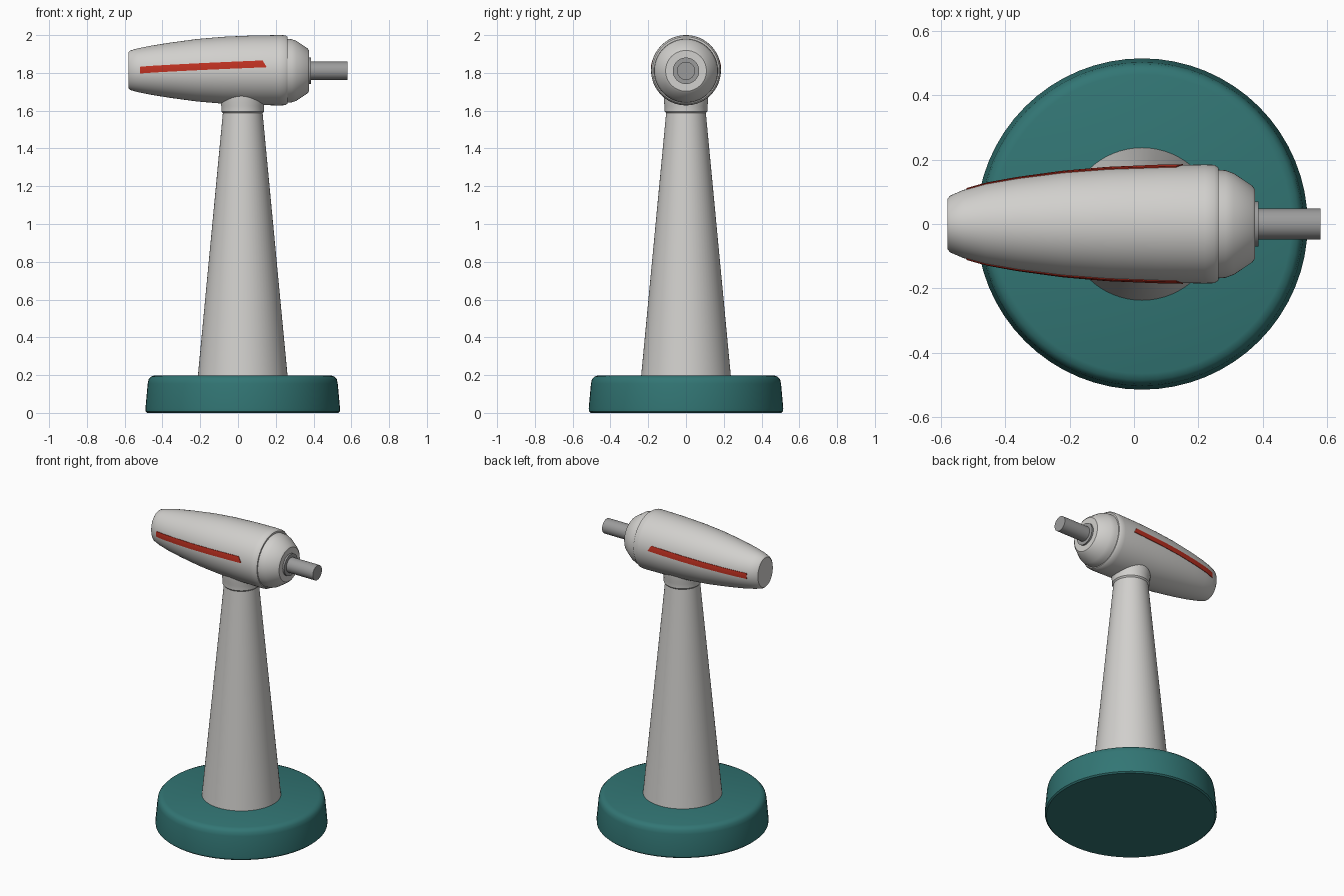
import bpy, bmesh, math

cube = bpy.data.objects.get("Cube")
if cube:
    bpy.data.objects.remove(cube, do_unlink=True)

TOWER_X = 0.025
AXIS_Z = 1.814


def material(name, rgb):
    m = bpy.data.materials.new(name)
    m.diffuse_color = (*rgb, 1)
    m.use_nodes = True
    m.node_tree.nodes["Principled BSDF"].inputs["Base Color"].default_value = (*rgb, 1)
    return m


light_grey = material("light_grey", (0.64, 0.63, 0.61))
mid_grey = material("mid_grey", (0.33, 0.33, 0.33))
teal = material("teal", (0.032, 0.18, 0.175))
red = material("red", (0.52, 0.03, 0.015))


def finish(name, bm, mat, location, angle=35):
    bmesh.ops.recalc_face_normals(bm, faces=bm.faces)
    mesh = bpy.data.meshes.new(name)
    bm.to_mesh(mesh)
    bm.free()
    mesh.materials.append(mat)
    obj = bpy.data.objects.new(name, mesh)
    obj.location = location
    bpy.context.collection.objects.link(obj)
    bpy.ops.object.select_all(action='DESELECT')
    obj.select_set(True)
    bpy.context.view_layer.objects.active = obj
    bpy.ops.object.shade_smooth_by_angle(angle=math.radians(angle))
    return obj


def lathe(name, profile, mat, location, along_x=False, sides=64):
    """Closed round body from (position, radius[, vertical radius]) stations."""
    bm = bmesh.new()
    rings = []
    for t, r, *rz in profile:
        r2 = rz[0] if rz else r
        ring = []
        for i in range(sides):
            a = math.tau * i / sides
            c, s = r * math.cos(a), r2 * math.sin(a)
            ring.append(bm.verts.new((t, c, s) if along_x else (c, s, t)))
        rings.append(ring)
    for a, b in zip(rings, rings[1:]):
        for i in range(sides):
            j = (i + 1) % sides
            bm.faces.new((a[i], a[j], b[j], b[i]))
    bm.faces.new(rings[0])
    bm.faces.new(rings[-1])
    return finish(name, bm, mat, location)


# Round base with softened rims
lathe("base", [(0, 0.505), (0.008, 0.514), (0.025, 0.515), (0.155, 0.503),
               (0.178, 0.498), (0.192, 0.485), (0.199, 0.465)],
      teal, (TOWER_X, 0, 0))

# Tapered tower and the collar under the housing
lathe("tower", [(0.19, 0.238), (1.6, 0.104)], light_grey, (TOWER_X, 0, 0))
lathe("collar", [(1.585, 0.103), (1.596, 0.113), (1.625, 0.113),
                 (1.645, 0.117), (1.7, 0.117)], light_grey, (TOWER_X, 0, 0))

# Bullet-shaped housing
BODY = [(-0.58, 0.078, 0.096), (-0.572, 0.088, 0.104), (-0.53, 0.106, 0.116),
        (-0.46, 0.126, 0.13), (-0.36, 0.144, 0.146), (-0.22, 0.163, 0.165),
        (-0.08, 0.175, 0.177), (0.08, 0.182, 0.184), (0.22, 0.185, 0.186),
        (0.25, 0.184, 0.185), (0.262, 0.176, 0.177)]
lathe("housing", BODY, light_grey, (0, 0, AXIS_Z), True)

# Hub, flange and drive shaft
hub_z = AXIS_Z - 0.003
lathe("hub", [(0.25, 0.17), (0.285, 0.167), (0.31, 0.158), (0.368, 0.119),
              (0.376, 0.108)], light_grey, (0, 0, hub_z), True)
lathe("flange", [(0.37, 0.07), (0.387, 0.07)], mid_grey, (0, 0, hub_z), True)
lathe("shaft", [(0.38, 0.048), (0.58, 0.048)], mid_grey, (0, 0, hub_z), True)


def body_y(x, z):
    """Half width of the housing at a given length and height."""
    for (x0, y0, z0), (x1, y1, z1) in zip(BODY, BODY[1:]):
        if x0 <= x <= x1:
            f = (x - x0) / (x1 - x0)
            ry, rz = y0 + f * (y1 - y0), z0 + f * (z1 - z0)
            return ry * math.sqrt(1 - (z / rz) ** 2)


# Thin stripes following both flanks, with a slanted end
def stripe(name, side):
    bm = bmesh.new()
    steps, rows = 30, 4
    layers = []
    for lift in (-0.004, 0.003):
        grid = []
        for i in range(steps + 1):
            f = i / steps
            column = []
            for j in range(rows + 1):
                g = j / rows
                x = -0.52 + f * (0.672 - 0.022 * g)
                z = -0.004 + 0.034 * f ** 0.8 + 0.036 * (g - 0.5) + 0.004
                column.append(bm.verts.new((x, side * (body_y(x, z) + lift), z)))
            grid.append(column)
        for a, b in zip(grid, grid[1:]):
            for j in range(rows):
                bm.faces.new((a[j], b[j], b[j + 1], a[j + 1]))
        layers.append(grid)
    # Close the rim between the inner and outer skins
    inner, outer = [g[0] + [c[-1] for c in g[1:]] + g[-1][-2::-1]
                    + [c[0] for c in g[-2:0:-1]] for g in layers]
    for i in range(len(inner)):
        j = (i + 1) % len(inner)
        bm.faces.new((inner[i], inner[j], outer[j], outer[i]))
    finish(name, bm, red, (0, 0, AXIS_Z))


stripe("right_stripe", -1)
stripe("left_stripe", 1)
